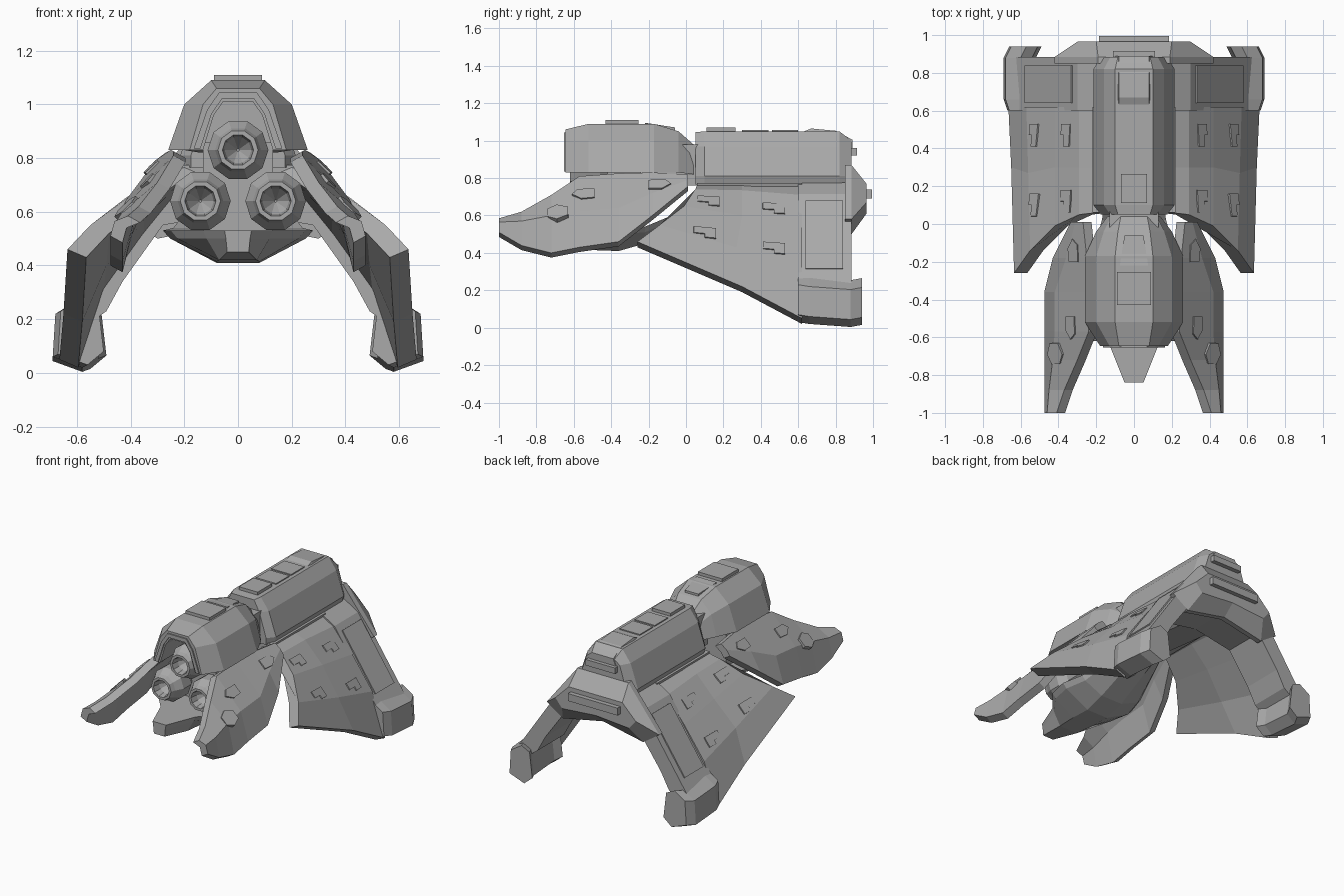
import bpy, bmesh
from mathutils import Vector
from mathutils.bvhtree import BVHTree

cube = bpy.data.objects.get("Cube")
if cube:
    bpy.data.objects.remove(cube)

grey = bpy.data.materials.new("hull_grey")
grey.use_nodes = True
grey.diffuse_color = (0.4, 0.4, 0.4, 1)
grey.node_tree.nodes["Principled BSDF"].inputs["Base Color"].default_value = (0.4, 0.4, 0.4, 1)


def finish(name, bm, mirror=False):
    bmesh.ops.recalc_face_normals(bm, faces=bm.faces)
    mesh = bpy.data.meshes.new(name)
    bm.to_mesh(mesh)
    bm.free()
    mesh.materials.append(grey)
    ob = bpy.data.objects.new(name, mesh)
    bpy.context.collection.objects.link(ob)
    if mirror:
        mod = ob.modifiers.new("Mirror", "MIRROR")
        mod.use_mirror_merge = False
    return ob


def loft(name, rings, mirror=False):
    """Skin closed rings of 3D points and cap both ends."""
    bm = bmesh.new()
    rows = [[bm.verts.new(p) for p in ring] for ring in rings]
    n = len(rows[0])
    for a, b in zip(rows, rows[1:]):
        for i in range(n):
            j = (i + 1) % n
            bm.faces.new((a[i], a[j], b[j], b[i]))
    bm.faces.new(rows[0])
    bm.faces.new(rows[-1])
    return finish(name, bm, mirror)


def at(y, pts):
    return [(x, y, z) for x, z in pts]


def full(y, half):
    """Symmetric section from its half, listed top centre to bottom centre."""
    return at(y, half + [(-x, z) for x, z in reversed(half) if x > 0])


def sheet(outer, dx, dz):
    """Closed section of a thick plate from its outer line."""
    return outer + [(x - dx, y, z - dz) for x, y, z in reversed(outer)]


def box(name, w, y0, y1, z0, z1):
    return loft(name, [full(y, [(0, z1), (w, z1), (w, z0), (0, z0)]) for y in (y0, y1)])


def panel(name, base, x, y, outline, depth=0.008):
    """Thin raised plate lying on the upper surface of a part."""
    bm = bmesh.new()
    bm.from_mesh(base.data)
    hit, n, _, _ = BVHTree.FromBMesh(bm).ray_cast(Vector((x, y, 3)), Vector((0, 0, -1)))
    bm.free()
    if hit is None:
        return
    u = Vector((0, 1, 0))
    u = (u - n * u.dot(n)).normalized()
    v = n.cross(u)
    v = v if v.z > 0 else -v
    rings = [[hit + u * a + v * b + n * h for a, b in outline] for h in (-0.02, depth)]
    loft(name, rings, True)


# Head: arched mouth in front, solid block behind
def arch(y, top, mid, low):
    return full(y, [(0, top[1]), top, mid, low, (0.13, 0.83), (0.09, 0.96),
                    (0.055, 1.01), (0, 1.01)])


def head_ring(y, top, mid, low):
    return full(y, [(0, top[1]), top, mid, low, (0, low[1])])


wide = ((0.1, 1.09), (0.2, 1.0), (0.26, 0.83))
loft("head_front", [arch(-0.645, (0.08, 1.06), (0.13, 1.0), (0.18, 0.83)),
                    arch(-0.52, *wide), arch(-0.32, *wide)])
loft("head_rear", [head_ring(-0.32, *wide), head_ring(-0.17, *wide),
                   head_ring(-0.04, (0.085, 1.05), (0.16, 0.97), (0.2, 0.83)),
                   head_ring(0.04, (0.07, 0.98), (0.12, 0.92), (0.14, 0.82))])
loft("mouth_frame", [full(y, [(0, 1.045), (0.07, 1.045), (0.115, 0.98), (0.165, 0.835),
                              (0.14, 0.835), (0.098, 0.965), (0.06, 1.02), (0, 1.02)])
                     for y in (-0.653, -0.64)])
box("head_top_plate", 0.09, -0.43, -0.255, 1.08, 1.11)
loft("head_hatch", [[(-0.075, -0.22, z), (0.075, -0.22, z), (0.05, -0.06, z - 0.025),
                     (-0.05, -0.06, z - 0.025)] for z in (1.06, 1.096)])

# Neck, body and belly
box("neck", 0.13, -0.05, 0.1, 0.76, 0.98)


def body_ring(y, top, x1, x2, x3, x4):
    return full(y, [(0, top), (x1, top), (x2, 0.97), (x3, 0.81), (x4, 0.765), (0, 0.765)])


end, main = (0.085, 0.125, 0.175, 0.175), (0.1, 0.16, 0.215, 0.2)
loft("body", [body_ring(0.05, 1.045, *end), body_ring(0.1, 1.05, *main),
              body_ring(0.82, 1.05, *main), body_ring(0.885, 1.0, *end)])
loft("body_hump", [full(y, [(0, z), (0.08, z), (0.1, z - 0.05), (0, z - 0.05)])
                   for y, z in ((0.62, 1.045), (0.67, 1.065), (0.8, 1.053), (0.89, 1.005))])
box("body_top_plate", 0.07, 0.11, 0.265, 1.04, 1.07)
for y in (0.3, 0.46):
    box("spine_panel", 0.075, y, y + 0.14, 1.04, 1.057)
box("upper_tail_plate", 0.11, 0.88, 0.915, 0.92, 0.96)
box("lower_tail_plate", 0.185, 0.95, 0.995, 0.69, 0.74)
loft("belly", [full(y, [(0, 0.775), (0.22, 0.775), (0.2, 0.7), (0.1, z), (0, z)])
               for y, z in ((0.06, 0.66), (0.62, 0.6))])

# Chin hull that rises to the belly
chin = [(-0.84, 0.05, 0.53, 0.04, 0.45), (-0.64, 0.13, 0.53, 0.07, 0.42),
        (-0.5, 0.25, 0.53, 0.08, 0.415), (-0.36, 0.28, 0.53, 0.08, 0.41),
        (-0.22, 0.24, 0.54, 0.08, 0.45), (0.02, 0.17, 0.64, 0.07, 0.56),
        (0.15, 0.15, 0.74, 0.07, 0.62)]
loft("chin_hull", [full(y, [(0, t), (w, t), (w * 0.9, t - 0.03), (k, b), (0, b)])
                   for y, w, t, k, b in chin])
box("cannon_mount", 0.13, -0.42, -0.24, 0.5, 0.86)


# Three ten-sided cannons with recessed muzzles
def cannon(name, x, z):
    profile = [(0.005, -0.5), (0.05, -0.57), (0.058, -0.62), (0.075, -0.62), (0.085, -0.59),
               (0.113, -0.54), (0.113, -0.46), (0.08, -0.4), (0.08, -0.28)]
    bm = bmesh.new()
    edges = []
    verts = [bm.verts.new((x + r, y, z)) for r, y in profile]
    for a, b in zip(verts, verts[1:]):
        edges.append(bm.edges.new((a, b)))
    bmesh.ops.spin(bm, geom=verts + edges, cent=(x, 0, z), axis=(0, 1, 0),
                   angle=6.283185, steps=10, use_merge=True)
    bmesh.ops.remove_doubles(bm, verts=bm.verts, dist=0.0005)
    bmesh.ops.holes_fill(bm, edges=[e for e in bm.edges if e.is_boundary], sides=0)
    finish(name, bm)


cannon("upper_cannon", 0, 0.83)
cannon("left_cannon", 0.14, 0.64)
cannon("right_cannon", -0.14, 0.64)

# Front mandibles: y, then top, fold and lower edge
blade = [(-1.0, (0.41, 0.585), (0.46, 0.565), (0.475, 0.51)),
         (-0.88, (0.37, 0.62), (0.45, 0.57), (0.475, 0.44)),
         (-0.72, (0.30, 0.71), (0.43, 0.6), (0.475, 0.4)),
         (-0.57, (0.24, 0.81), (0.42, 0.62), (0.475, 0.43)),
         (-0.36, (0.24, 0.825), (0.42, 0.64), (0.475, 0.46)),
         (-0.18, (0.25, 0.83), (0.36, 0.72), (0.43, 0.6)),
         (0.01, (0.27, 0.82), (0.31, 0.79), (0.335, 0.755))]
mandible = loft("mandibles", [sheet(at(y, pts), 0.045, 0.025) for y, *pts in blade], True)
shield = [(-0.05, -0.03), (0, -0.055), (0.06, -0.03), (0.06, 0.03), (0, 0.055), (-0.05, 0.03)]
vent = [(-0.07, 0.0), (-0.02, -0.035), (0.05, -0.03), (0.05, 0.035), (-0.04, 0.035)]
panel("mandible_shield", mandible, 0.415, -0.69, shield)
panel("mandible_front_vent", mandible, 0.335, -0.54, vent)
panel("mandible_rear_vent", mandible, 0.32, -0.15, [(-a, b) for a, b in vent])

# Wings: curved front edge swept back to the legs
wing_rings = [
    [(0.2, 0.06, 0.765), (0.29, 0.05, 0.74), (0.42, -0.01, 0.65), (0.55, -0.14, 0.55),
     (0.635, -0.26, 0.46)],
    [(0.2, 0.3, 0.765), (0.29, 0.3, 0.735), (0.42, 0.3, 0.6), (0.56, 0.27, 0.43),
     (0.65, 0.3, 0.22)],
    [(0.2, 0.62, 0.765), (0.29, 0.62, 0.71), (0.42, 0.62, 0.55), (0.57, 0.62, 0.34),
     (0.665, 0.62, 0.05)]]
wing = loft("wings", [sheet(r, 0.07, 0.03) for r in wing_rings], True)
notch = [(-0.06, 0.035), (-0.06, -0.01), (0.0, -0.01), (0.0, -0.035), (0.06, -0.035),
         (0.06, 0.035)]
for x, y in ((0.36, 0.47), (0.53, 0.47), (0.36, 0.12), (0.53, 0.1)):
    panel("wing_plate", wing, x, y, notch)

# Rear legs as one arch, with feet and a tail block
legs = loft("rear_leg_arch", [full(y, [(0, 0.78), (0.2, 0.775), (0.3, 0.715), (0.63, 0.23),
                                       (0.56, 0.18), (0.49, 0.23), (0.43, 0.34), (0.28, 0.55),
                                       (0, 0.6)]) for y in (0.6, 0.885)])
panel("leg_panel", legs, 0.45, 0.74, [(-0.1, -0.22), (0.1, -0.22), (0.1, 0.22), (-0.1, 0.22)])
foot = [(0.6, 0.25), (0.68, 0.2), (0.69, 0.04), (0.58, 0.0), (0.52, 0.05), (0.54, 0.22)]
loft("feet", [at(y, [(x - s, z + up) for x, z in foot])
              for y, s, up in ((0.6, 0.02, 0.03), (0.66, 0, 0.02), (0.88, 0, 0.004),
                               (0.94, 0.03, 0.015))], True)
loft("tail_block", [full(0.85, [(0, 0.87), (0.19, 0.87), (0.42, 0.58), (0.3, 0.5), (0, 0.56)]),
                    full(0.885, [(0, 0.87), (0.19, 0.87), (0.42, 0.58), (0.3, 0.5), (0, 0.56)]),
                    full(0.965, [(0, 0.77), (0.2, 0.77), (0.3, 0.67), (0.25, 0.61), (0, 0.63)])])
